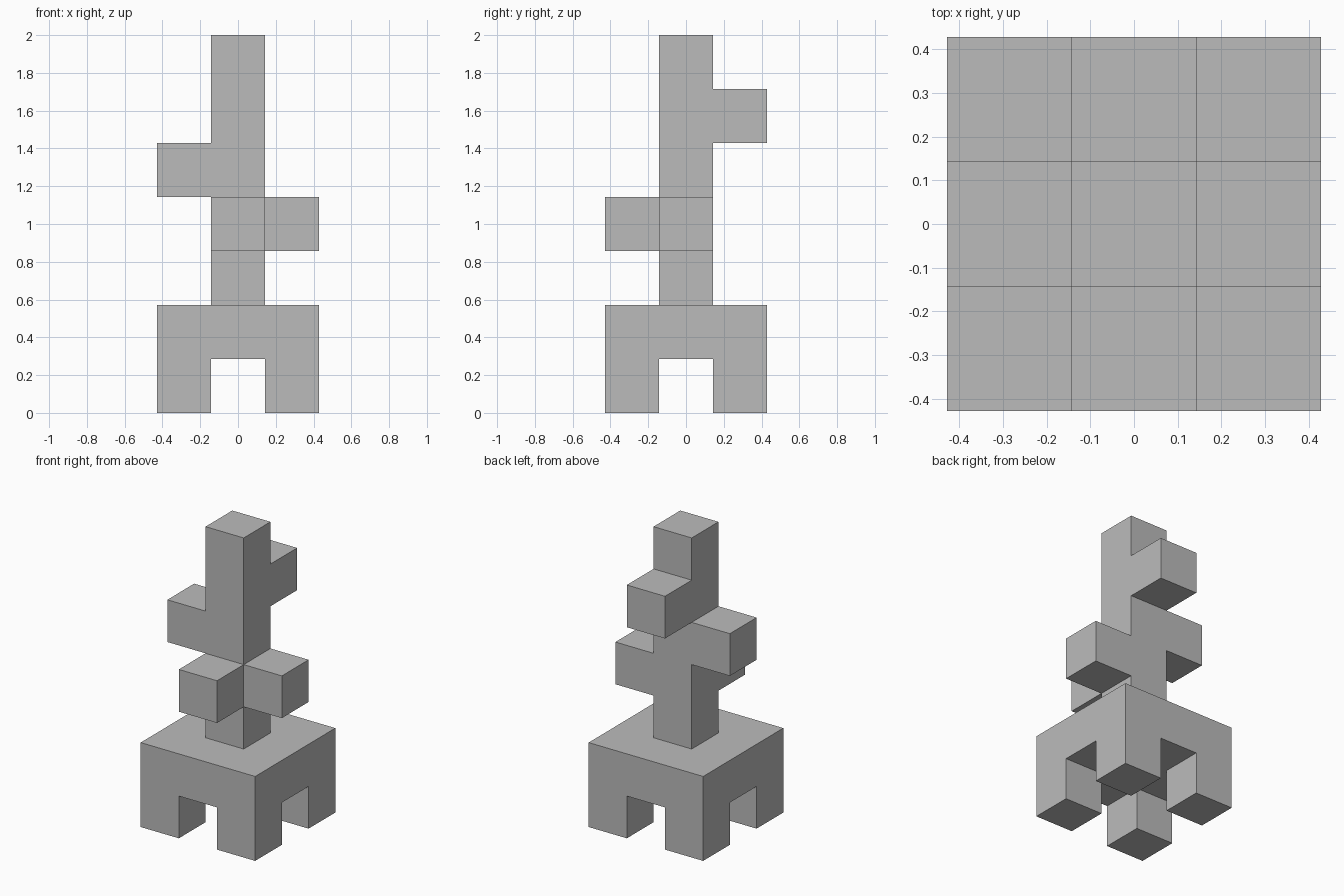
import bpy
import bmesh
from mathutils import Vector

if "Cube" in bpy.data.objects:
    bpy.data.objects.remove(bpy.data.objects["Cube"], do_unlink=True)

UNIT = 2 / 7  # the tower is seven blocks tall

grey = bpy.data.materials.new("plain_grey")
grey.use_nodes = True
grey.diffuse_color = (0.5, 0.5, 0.5, 1)
grey.node_tree.nodes["Principled BSDF"].inputs["Base Color"].default_value = grey.diffuse_color

ring = (-1, 0, 1)

# Each part is a set of block cells: x, y, layer
parts = {
    "front_right_leg": [(-1, -1, 0)],
    "front_left_leg": [(1, -1, 0)],
    "back_right_leg": [(-1, 1, 0)],
    "back_left_leg": [(1, 1, 0)],
    "base_slab": [(x, y, 1) for x in ring for y in ring],
    "trunk": [(0, 0, z) for z in range(2, 7)],
    "front_branch": [(0, -1, 3)],
    "left_branch": [(1, 0, 3)],
    "right_branch": [(-1, 0, 4)],
    "back_branch": [(0, 1, 5)],
}
occupied = {cell for cells in parts.values() for cell in cells}


def build_part(name, cells):
    """Build blocks, keeping only faces on the outside of the whole model."""
    bm = bmesh.new()
    for cell in cells:
        for axis in range(3):
            for sign in (-1, 1):
                step = Vector((0, 0, 0))
                step[axis] = sign
                centre = Vector(cell)
                if tuple(int(v) for v in centre + step) in occupied:
                    continue
                # Two in-plane directions, ordered so the face looks outward
                u, v = Vector((0, 0, 0)), Vector((0, 0, 0))
                u[(axis + 1) % 3] = sign
                v[(axis + 2) % 3] = 1
                middle = centre + Vector((0, 0, 0.5)) + step / 2
                corners = [(-1, -1), (1, -1), (1, 1), (-1, 1)]
                bm.faces.new([bm.verts.new((middle + (u * a + v * b) / 2) * UNIT)
                              for a, b in corners])
    bmesh.ops.remove_doubles(bm, verts=bm.verts, dist=0.001)
    mesh = bpy.data.meshes.new(name)
    bm.to_mesh(mesh)
    bm.free()
    mesh.materials.append(grey)
    bpy.context.collection.objects.link(bpy.data.objects.new(name, mesh))


for part_name, part_cells in parts.items():
    build_part(part_name, part_cells)
